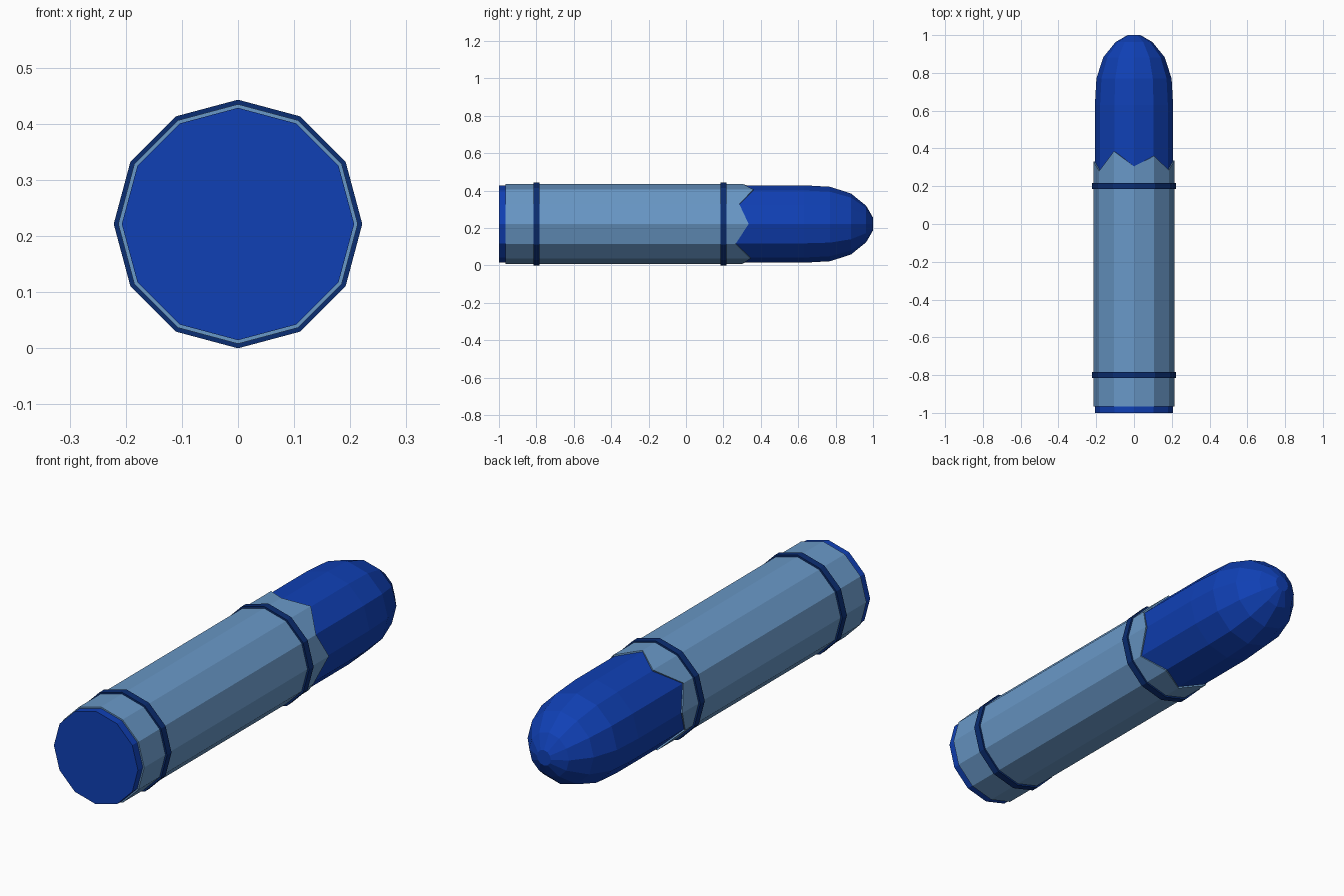
import bpy, bmesh, math

if "Cube" in bpy.data.objects:
    bpy.data.objects.remove(bpy.data.objects["Cube"])

SIDES = 12
CENTRE_Z = 0.2215


def material(name, rgb):
    m = bpy.data.materials.new(name)
    m.diffuse_color = (*rgb, 1.0)
    m.use_nodes = True
    m.node_tree.nodes["Principled BSDF"].inputs["Base Color"].default_value = m.diffuse_color
    return m


def lathe(name, rings, mat, closed=False):
    """Skin (y, radius) rings along the y axis; y may be one value per side."""
    bm = bmesh.new()
    loops = []
    for y, r in rings:
        loop = []
        for i in range(SIDES):
            a = 2 * math.pi * i / SIDES
            yy = y[i] if isinstance(y, list) else y
            loop.append(bm.verts.new((r * math.cos(a), yy, CENTRE_Z + r * math.sin(a))))
        loops.append(loop)
    pairs = list(zip(loops, loops[1:]))
    if closed:
        pairs.append((loops[-1], loops[0]))
    for a, b in pairs:
        for i in range(SIDES):
            j = (i + 1) % SIDES
            bm.faces.new((a[i], a[j], b[j], b[i]))
    if not closed:
        bm.faces.new(loops[0])
        bm.faces.new(loops[-1])
    bmesh.ops.recalc_face_normals(bm, faces=bm.faces)
    mesh = bpy.data.meshes.new(name)
    bm.to_mesh(mesh)
    bm.free()
    mesh.materials.append(mat)
    obj = bpy.data.objects.new(name, mesh)
    bpy.context.collection.objects.link(obj)
    return obj


core_blue = material("deep blue", (0.005, 0.051, 0.462))
wrap_blue = material("pale blue", (0.141, 0.314, 0.571))
band_blue = material("navy", (0.003, 0.026, 0.168))

# Solid stick with a rounded tip
lathe("core", [(-1.0, 0.207), (0.63, 0.207), (0.77, 0.199), (0.882, 0.163),
               (0.963, 0.098), (1.0, 0.034)], core_blue)

# Paper sleeve with a torn zigzag edge
torn = [0.335, 0.285, 0.36, 0.305, 0.385, 0.28, 0.33, 0.27, 0.355, 0.30, 0.345, 0.265]
lathe("wrapper", [(-0.965, 0.204), (-0.965, 0.2135), (torn, 0.2135), (torn, 0.204)],
      wrap_blue, closed=True)

# Two raised bands around the sleeve
for name, y in (("rear_band", -0.8), ("front_band", 0.2)):
    lathe(name, [(y - 0.016, 0.209), (y - 0.016, 0.2215),
                 (y + 0.016, 0.2215), (y + 0.016, 0.209)], band_blue, closed=True)
